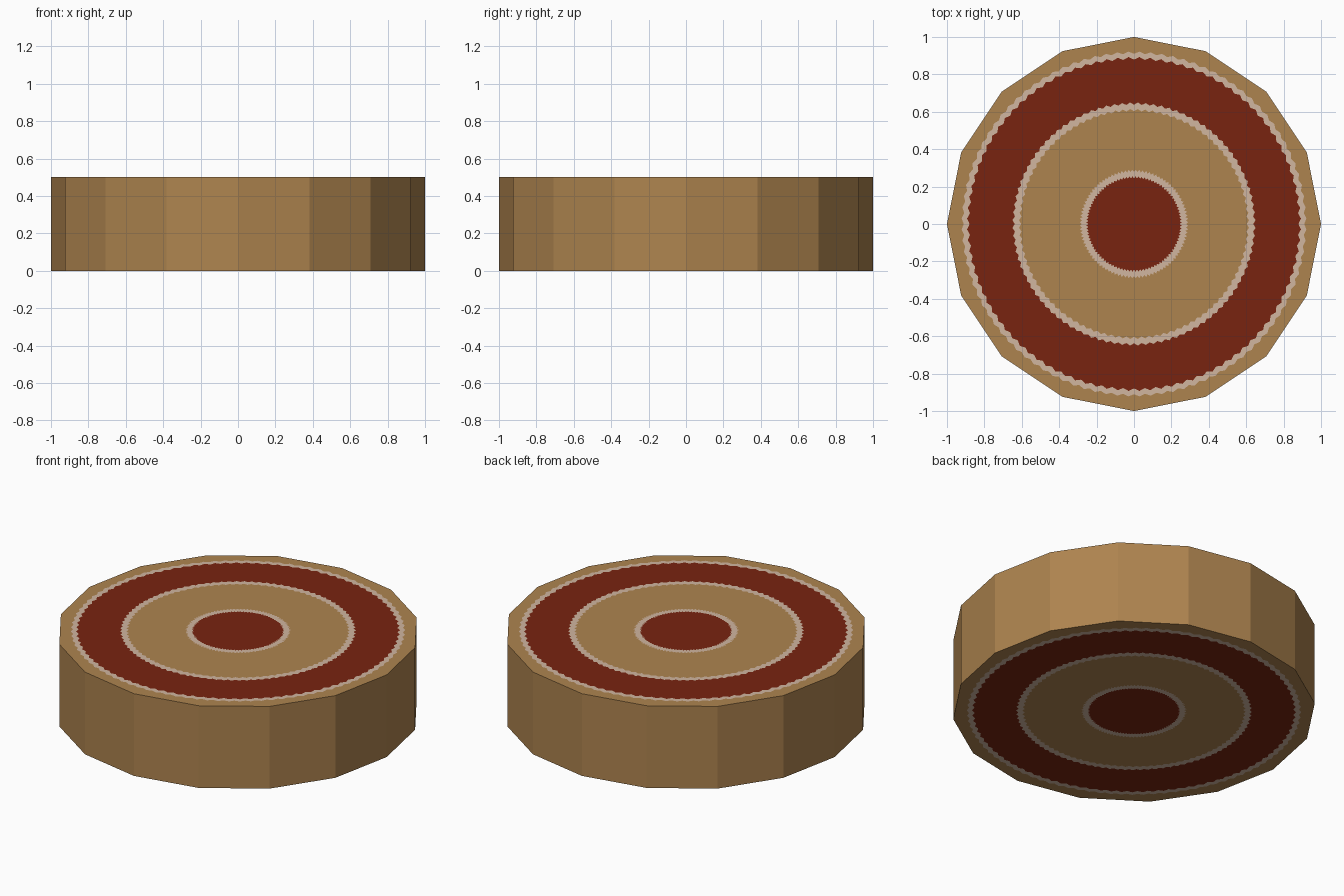
import bpy, bmesh, math

if "Cube" in bpy.data.objects:
    bpy.data.objects.remove(bpy.data.objects["Cube"])

SIDES, TEETH, HEIGHT = 16, 192, 0.5
PER = TEETH // SIDES


def material(name, rgb):
    m = bpy.data.materials.new(name)
    lin = [(c / 255 / 12.92) if c < 10 else ((c / 255 + 0.055) / 1.055) ** 2.4 for c in rgb]
    m.diffuse_color = (*lin, 1)
    m.use_nodes = True
    m.node_tree.nodes["Principled BSDF"].inputs["Base Color"].default_value = m.diffuse_color
    return m


TAN, RED, PALE = 0, 1, 2
mats = [material("tan wood", (174, 132, 79)),
        material("dark red paint", (121, 36, 16)),
        material("pale worn edge", (209, 182, 160))]

# ring edge radius, tooth depth, colour of the band inside that edge
RINGS = [(0.250, 0.005, RED), (0.284, 0.006, PALE), (0.609, 0.006, TAN),
         (0.644, 0.006, PALE), (0.886, 0.007, RED), (0.916, 0.006, PALE)]

bm = bmesh.new()


def loop(radius, count, z, tooth=0.0):
    verts = []
    for i in range(count):
        a = 2 * math.pi * i / count
        r = radius + (tooth if i % 2 else -tooth)
        verts.append(bm.verts.new((r * math.cos(a), r * math.sin(a), z)))
    return verts


def face(verts, mat):
    bm.faces.new(verts).material_index = mat


# Target face with ragged painted rings, returns its rim
def target_face(z):
    inner = None
    for radius, tooth, mat in RINGS:
        outer = loop(radius, TEETH, z, tooth)
        if inner is None:
            face(outer, mat)
        else:
            for i in range(TEETH):
                j = (i + 1) % TEETH
                face([inner[i], outer[i], outer[j], inner[j]], mat)
        inner = outer
    rim = loop(1.0, SIDES, z)
    for s in range(SIDES):
        arc = [inner[(s * PER + k) % TEETH] for k in range(PER, -1, -1)]
        face([rim[s], rim[(s + 1) % SIDES]] + arc, TAN)
    return rim


top, bottom = target_face(HEIGHT), target_face(0.0)

# Sixteen flat sides
for s in range(SIDES):
    t = (s + 1) % SIDES
    face([bottom[s], bottom[t], top[t], top[s]], TAN)

bmesh.ops.recalc_face_normals(bm, faces=bm.faces[:])
mesh = bpy.data.meshes.new("target_disc")
bm.to_mesh(mesh)
bm.free()
for m in mats:
    mesh.materials.append(m)
bpy.context.collection.objects.link(bpy.data.objects.new("target_disc", mesh))
